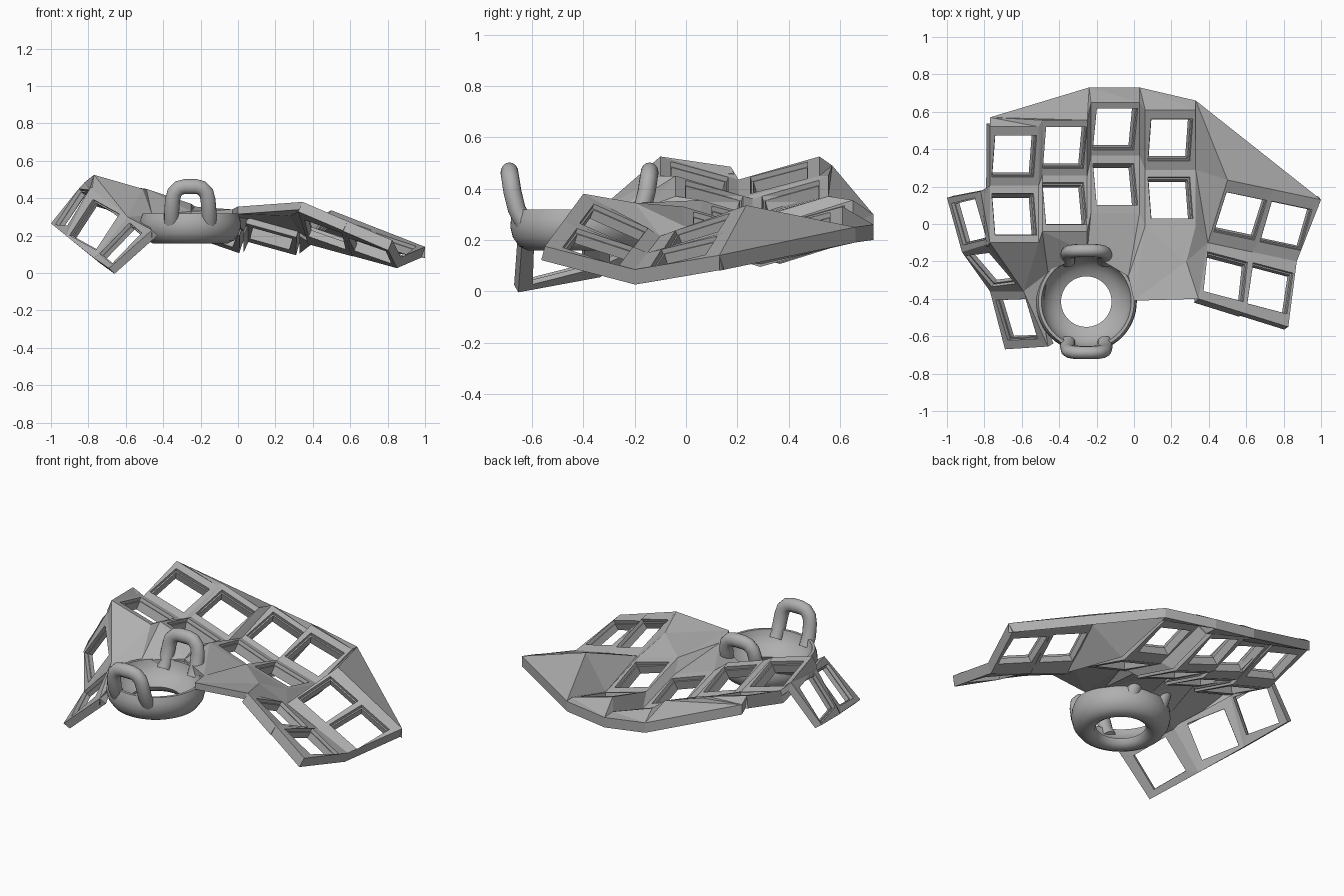
import bpy, bmesh, math
from mathutils import Vector as V

cube = bpy.data.objects.get("Cube")
if cube:
    bpy.data.objects.remove(cube)

grey = bpy.data.materials.new("plain grey")
grey.use_nodes = True
tone = (0.43, 0.43, 0.43, 1)
grey.diffuse_color = tone
grey.node_tree.nodes["Principled BSDF"].inputs["Base Color"].default_value = tone


def finish(name, bm, smooth=False):
    bmesh.ops.recalc_face_normals(bm, faces=bm.faces)
    mesh = bpy.data.meshes.new(name)
    bm.to_mesh(mesh)
    bm.free()
    obj = bpy.data.objects.new(name, mesh)
    bpy.context.collection.objects.link(obj)
    mesh.materials.append(grey)
    if smooth:
        for o in bpy.context.selected_objects:
            o.select_set(False)
        obj.select_set(True)
        bpy.context.view_layer.objects.active = obj
        bpy.ops.object.shade_smooth_by_angle(angle=math.radians(40))


def bridge(bm, rings, closed=True):
    """Join successive loops of points with quads."""
    loops = [[bm.verts.new(p) for p in r] for r in rings]
    n = len(loops[0])
    pairs = zip(loops, loops[1:] + loops[:1]) if closed else zip(loops, loops[1:])
    for a, b in pairs:
        for i in range(n):
            j = (i + 1) % n
            bm.faces.new((a[i], a[j], b[j], b[i]))


def key_strip(name, stations, hole=0.232, thick=0.07):
    """Row of square switch frames with stepped holes, mitred where they meet."""
    quads = [(*p, q[1], q[0]) for p, q in zip(stations, stations[1:])]
    normals = []
    for a, b, c, d in quads:
        n = (c - a).cross(d - b).normalized()
        normals.append(n if n.z > 0 else -n)
    drops = [normals[0]]
    for m, n in zip(normals, normals[1:]):
        s = (m + n).normalized()
        drops.append(s / s.dot(m))
    drops.append(normals[-1])
    for k, (quad, n) in enumerate(zip(quads, normals)):
        a, b, c, d = quad
        mid = (a + b + c + d) / 4
        u = (b + c - a - d).normalized()
        v = n.cross(u)
        if v.dot(d - a) < 0:
            v = -v

        def square(size, depth):
            return [mid + (u * s + v * t) * size / 2 - n * depth
                    for s, t in ((-1, -1), (1, -1), (1, 1), (-1, 1))]
        lo, hi = drops[k] * thick, drops[k + 1] * thick
        bm = bmesh.new()
        bridge(bm, [quad, square(hole, 0), square(hole, 0.02),
                    square(hole - 0.015, 0.02), square(hole - 0.015, thick),
                    [a - lo, b - lo, c - hi, d - hi]])
        finish(f"{name}_{k + 1}", bm)


def sheets(name, panels, thick=0.04):
    """Joined facets given an even downward depth."""
    bm = bmesh.new()
    for pts in panels:
        for i in range(1, len(pts) - 1):
            bm.faces.new([bm.verts.new(p) for p in (pts[0], pts[i], pts[i + 1])])
    bmesh.ops.remove_doubles(bm, verts=bm.verts, dist=0.0001)
    made = bmesh.ops.extrude_face_region(bm, geom=bm.faces[:], use_keep_orig=True)
    low = [g for g in made["geom"] if isinstance(g, bmesh.types.BMVert)]
    bmesh.ops.translate(bm, verts=low, vec=(0, 0, -thick))
    finish(name, bm)


# Finger columns: two tilted key frames each, meeting in a valley
columns = []
for x0, x1, ys, zl, zr in (
        (-0.77, -0.51, (-0.10, 0.205, 0.52), 0.435, 0.36),
        (-0.49, -0.25, (-0.04, 0.26, 0.555), 0.36, 0.28),
        (-0.23, 0.03, (0.06, 0.365, 0.65), 0.265, 0.175),
        (0.06, 0.33, (-0.01, 0.29, 0.61), 0.24, 0.165)):
    rise = (0.09, 0, 0.09)
    left = [V((x0, y, zl + r)) for y, r in zip(ys, rise)]
    right = [V((x1, y, zr + r)) for y, r in zip(ys, rise)]
    columns.append((left, right))
    key_strip(f"finger_column_{len(columns)}_key", list(zip(left, right)))

# Strips between neighbouring columns
for i, ((_, r), (l, _)) in enumerate(zip(columns, columns[1:])):
    sheets(f"column_strip_{i + 1}", [(r[k], l[k], l[k + 1], r[k + 1]) for k in (0, 1)], 0.065)

# Side cluster: two rows of two keys
side = [((0.345, -0.40, 0.38), (0.825, -0.55, 0.175)),
        ((0.395, -0.10, 0.215), (0.87, -0.20, 0.085)),
        ((0.50, 0.235, 0.335), (1.0, 0.13, 0.14))]
side = [(V(a), (V(a) + V(b)) / 2, V(b)) for a, b in side]
for j, label in enumerate(("inner", "outer")):
    key_strip(f"side_{label}_key", [row[j:j + 2] for row in side], thick=0.06)

# Thumb cluster: curved strip of three keys
thumb = [(V(a), V(b)) for a, b in (
    ((-1.0, 0.14, 0.265), (-0.82, 0.175, 0.485)),
    ((-0.92, -0.15, 0.20), (-0.79, -0.11, 0.455)),
    ((-0.77, -0.36, 0.08), (-0.59, -0.36, 0.30)),
    ((-0.69, -0.67, 0.025), (-0.46, -0.655, 0.23)))]
key_strip("thumb_key", thumb, 0.23, 0.045)

# Back skirt, sloping from the columns to the low outer rim
c1, c2, c3, c4 = columns
rim = [V(p) for p in ((-0.77, 0.57, 0.49), (-0.24, 0.73, 0.30), (0.03, 0.73, 0.26),
                      (0.33, 0.66, 0.25), (1.0, 0.13, 0.14))]
sheets("back_skirt", [
    (rim[0], c1[0][2], c1[1][2], c2[0][2]),
    (rim[0], c2[0][2], c2[1][2], rim[1]),
    (rim[1], c2[1][2], c3[0][2]),
    (rim[1], c3[0][2], c3[1][2], rim[2]),
    (rim[2], c3[1][2], c4[0][2]),
    (rim[2], c4[0][2], c4[1][2], rim[3])], 0.06)

# Side skirt joining the last column to the side cluster
sheets("side_skirt", [
    (rim[3], side[2][0], side[2][1]), (rim[3], side[2][1], rim[4]),
    (rim[3], c4[1][2], c4[1][1], side[2][0]),
    (c4[1][1], side[1][0], side[2][0]),
    (c4[1][1], c4[1][0], side[1][0])], 0.06)

# Palm sheet in front of the columns
palm, crest, ring_r, ring_b, ring_l = (V(p) for p in (
    (0.0, -0.41, 0.355), (0.28, -0.2, 0.345), (-0.03, -0.28, 0.34),
    (-0.25, -0.15, 0.33), (-0.46, -0.26, 0.31)))
sheets("palm_sheet", [
    (palm, side[0][0], crest), (side[0][0], side[1][0], crest),
    (crest, side[1][0], c4[1][0]), (crest, c4[1][0], c4[0][0]),
    (palm, crest, c4[0][0]),
    (palm, c4[0][0], ring_r), (ring_r, c4[0][0], c3[1][0]),
    (ring_r, c3[1][0], c3[0][0], ring_b),
    (ring_b, c3[0][0], c2[1][0]), (ring_b, c2[1][0], c2[0][0]),
    (ring_b, c2[0][0], ring_l)])

# Thumb web linking the first column, the thumb strip and the ring
inner = [p[1] for p in thumb]
socket_side = V((-0.49, -0.45, 0.27))
sheets("thumb_web", [
    (inner[0], c1[0][1], c1[0][0]), (inner[0], c1[0][0], inner[1]),
    (inner[1], c1[0][0], inner[2]), (c1[0][0], c1[1][0], inner[2]),
    (c1[1][0], c2[0][0], ring_l), (c1[1][0], ring_l, inner[2]),
    (inner[2], ring_l, socket_side), (inner[2], socket_side, inner[3])])

# Ball socket: open bowl turned around its own axis
cx, cy, steps = -0.255, -0.415, 64
profile = ((0.135, 0.2), (0.145, 0.175), (0.17, 0.16), (0.2, 0.158), (0.235, 0.175),
           (0.26, 0.21), (0.27, 0.25), (0.267, 0.285), (0.256, 0.318), (0.24, 0.318),
           (0.232, 0.285), (0.21, 0.25), (0.175, 0.218))
bm = bmesh.new()
bridge(bm, [[(cx + r * math.cos(math.tau * i / steps), cy + r * math.sin(math.tau * i / steps), z)
             for i in range(steps)] for r, z in profile])
finish("ball_socket", bm, True)

# Arched handles at the front and back of the socket
for name, s in (("front_handle", -1), ("back_handle", 1)):
    half = [(0.1, 0.215, 0.265), (0.1, 0.245, 0.32), (0.095, 0.262, 0.39),
            (0.085, 0.268, 0.43), (0.06, 0.272, 0.455), (0.03, 0.273, 0.462)]
    path = [(-x, y, z) for x, y, z in half] + [(x, y, z) for x, y, z in reversed(half)]
    bm = bmesh.new()
    loops = []
    for i, p in enumerate(path):
        a, b = V(path[max(i - 1, 0)]), V(path[min(i + 1, len(path) - 1)])
        t = (b - a).normalized()
        n = V((0, 1, 0)) - t * t.y
        n.normalize()
        w = t.cross(n)
        loops.append([V(p) + n * math.cos(q) * 0.035 + w * math.sin(q) * 0.04
                      for q in (math.tau * k / 16 for k in range(16))])
    bridge(bm, [[(cx + v.x, cy + s * v.y, v.z) for v in loop] for loop in loops], closed=False)
    bmesh.ops.holes_fill(bm, edges=[e for e in bm.edges if e.is_boundary], sides=0)
    finish(name, bm, True)
